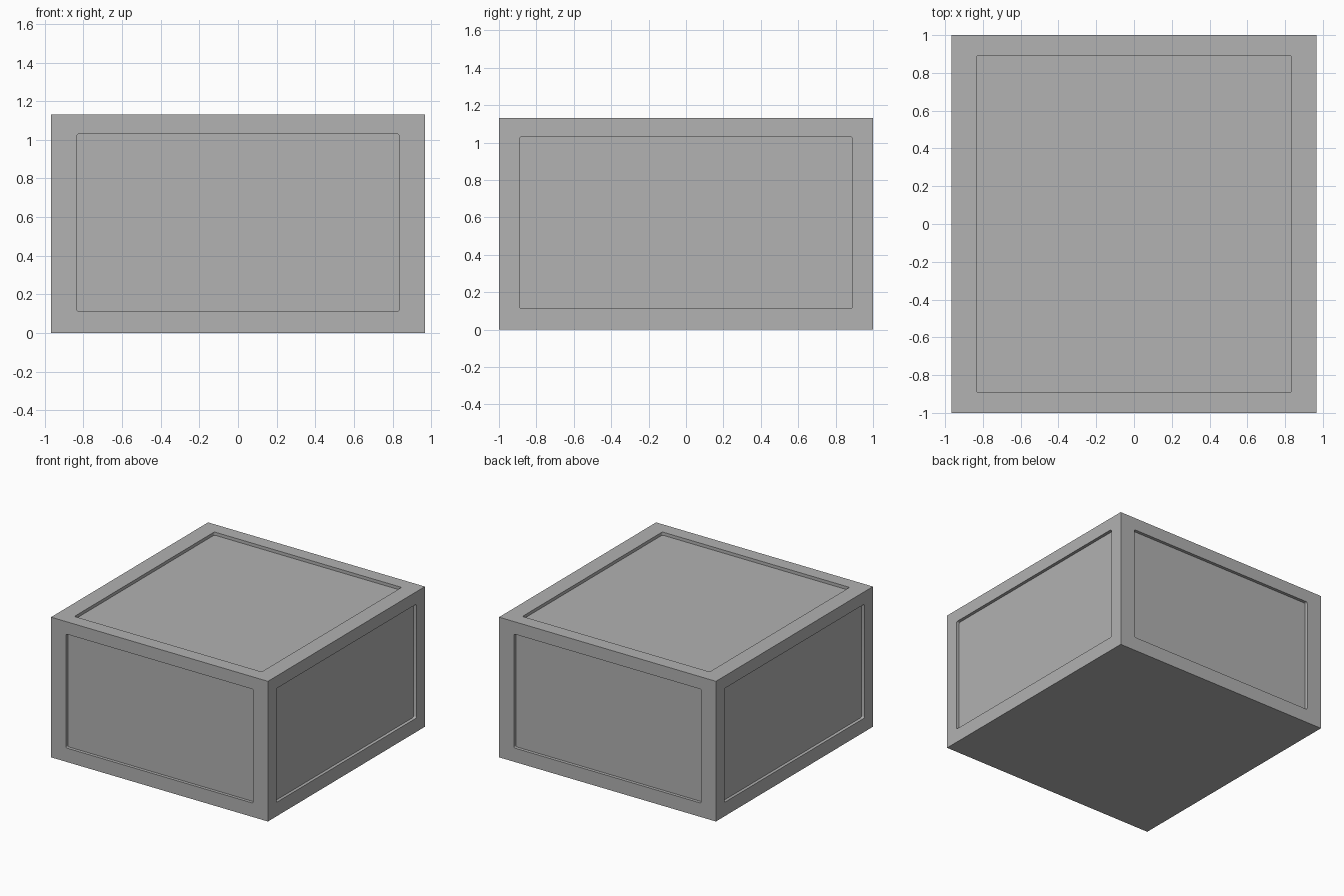
import bpy
import bmesh
from mathutils import Matrix, Vector

default = bpy.data.objects.get("Cube")
if default:
    bpy.data.objects.remove(default, do_unlink=True)

HALF = Vector((0.967, 1.0, 0.565))       # half size of the box
PANEL = Vector((0.835, 0.891, 0.459))    # half size of the recessed panels
CENTRE = Vector((0, 0, HALF.z))
PANEL_Z = 0.571                          # panels sit slightly above the middle
DEPTH = 0.025
CORNER = 0.012

# Plain grey finish
grey = bpy.data.materials.new("plain grey")
grey.use_nodes = True
colour = (0.445, 0.445, 0.445, 1)
grey.diffuse_color = colour
grey.node_tree.nodes["Principled BSDF"].inputs["Base Color"].default_value = colour


def add_block(bm, centre, size):
    matrix = Matrix.Translation(centre) @ Matrix.Diagonal((*size, 1))
    return bmesh.ops.create_cube(bm, size=1, matrix=matrix)["verts"]


def make_object(name, bm):
    mesh = bpy.data.meshes.new(name)
    bm.to_mesh(mesh)
    bm.free()
    mesh.materials.append(grey)
    obj = bpy.data.objects.new(name, mesh)
    bpy.context.collection.objects.link(obj)
    return obj


# Solid box body
bm = bmesh.new()
add_block(bm, CENTRE, HALF * 2)
box = make_object("box_body", bm)

# Rounded-corner cutters for the four sides and the top
bm = bmesh.new()
for axis, sign in ((0, 1), (0, -1), (1, 1), (1, -1), (2, 1)):
    size = PANEL * 2
    size[axis] = DEPTH * 2
    centre = Vector((0, 0, PANEL_Z))
    centre[axis] = CENTRE[axis] + sign * HALF[axis]
    verts = add_block(bm, centre, size)
    edges = {e for v in verts for e in v.link_edges
             if abs((e.verts[0].co - e.verts[1].co)[axis]) > DEPTH}
    bmesh.ops.bevel(bm, geom=list(edges), offset=CORNER, segments=4,
                    profile=0.5, affect="EDGES")
cutter = make_object("panel_cutter", bm)
cutter.hide_render = True

# Sink the panels into the body, then discard the cutter
cut = box.modifiers.new("panels", "BOOLEAN")
cut.operation = "DIFFERENCE"
cut.solver = "EXACT"
cut.object = cutter
bpy.context.view_layer.objects.active = box
box.select_set(True)
bpy.ops.object.modifier_apply(modifier=cut.name)
bpy.data.objects.remove(cutter, do_unlink=True)
bpy.ops.object.shade_smooth_by_angle()
